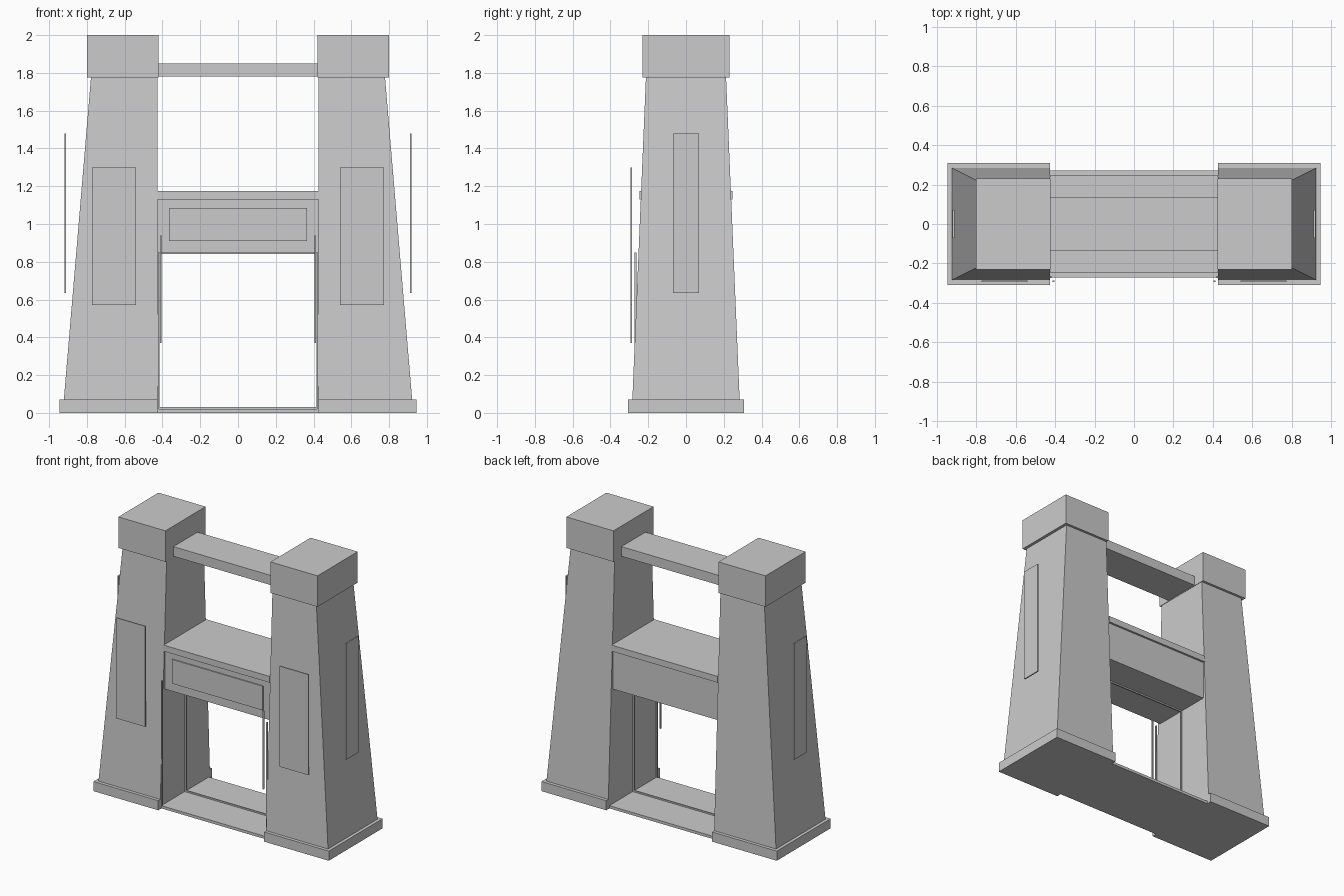
import bpy, bmesh

if "Cube" in bpy.data.objects:
    bpy.data.objects.remove(bpy.data.objects["Cube"])

stone = bpy.data.materials.new("light_grey")
stone.diffuse_color = (0.6, 0.6, 0.6, 1)
stone.use_nodes = True
stone.node_tree.nodes["Principled BSDF"].inputs["Base Color"].default_value = stone.diffuse_color

FACES = [(0, 3, 2, 1), (4, 5, 6, 7), (0, 1, 5, 4), (1, 2, 6, 5), (2, 3, 7, 6), (3, 0, 4, 7)]


def block(name, x, y, z, top_x=None, top_y=None):
    """Box from ranges, optionally with a different top rectangle."""
    bm = bmesh.new()
    vs = []
    for (a, b), (c, d), h in ((x, y, z[0]), (top_x or x, top_y or y, z[1])):
        vs += [bm.verts.new(p) for p in ((a, c, h), (b, c, h), (b, d, h), (a, d, h))]
    for f in FACES:
        bm.faces.new([vs[i] for i in f])
    bmesh.ops.recalc_face_normals(bm, faces=bm.faces)
    me = bpy.data.meshes.new(name)
    bm.to_mesh(me)
    bm.free()
    me.materials.append(stone)
    ob = bpy.data.objects.new(name, me)
    bpy.context.collection.objects.link(ob)
    return ob


def pair(name, x, y, z, top_x=None, top_y=None):
    """The same block on the right and mirrored on the left."""
    flip = lambda r: (-r[1], -r[0]) if r else None
    block(name + "_right", x, y, z, top_x, top_y)
    block(name + "_left", flip(x), y, z, flip(top_x), top_y)


# Tapered towers with plinths and caps
pair("tower", (0.425, 0.922), (-0.284, 0.284), (0.07, 1.78), (0.425, 0.778), (-0.212, 0.212))
pair("plinth", (0.425, 0.945), (-0.308, 0.308), (0, 0.07))
pair("cap", (0.422, 0.80), (-0.23, 0.23), (1.775, 2.0))

# Cross pieces between the towers
block("threshold", (-0.425, 0.425), (-0.272, 0.272), (0, 0.02))
block("lintel", (-0.425, 0.425), (-0.23, 0.23), (0.85, 1.13))
block("lintel_ledge", (-0.425, 0.425), (-0.245, 0.245), (1.13, 1.175))
block("upper_beam", (-0.425, 0.425), (-0.138, 0.138), (1.78, 1.85))

# Thin plates on the fronts, outer sides and lintel
pair("front_panel", (0.54, 0.773), (-0.295, -0.287), (0.57, 1.30))
pair("side_panel", (0.91, 0.919), (-0.07, 0.07), (0.635, 1.48))
block("lintel_panel", (-0.365, 0.365), (-0.238, -0.23), (0.91, 1.085))

# Door trim: front strips, floating handles and the thin mid frame
pair("front_trim", (0.418, 0.427), (-0.273, -0.263), (0.02, 0.85))
pair("door_strip", (0.404, 0.413), (-0.294, -0.286), (0.37, 0.94))
pair("frame_jamb", (0.415, 0.425), (-0.005, 0.005), (0.02, 0.85))
block("frame_sill", (-0.415, 0.415), (-0.005, 0.005), (0.02, 0.03))
block("frame_head", (-0.415, 0.415), (-0.005, 0.005), (0.84, 0.85))
